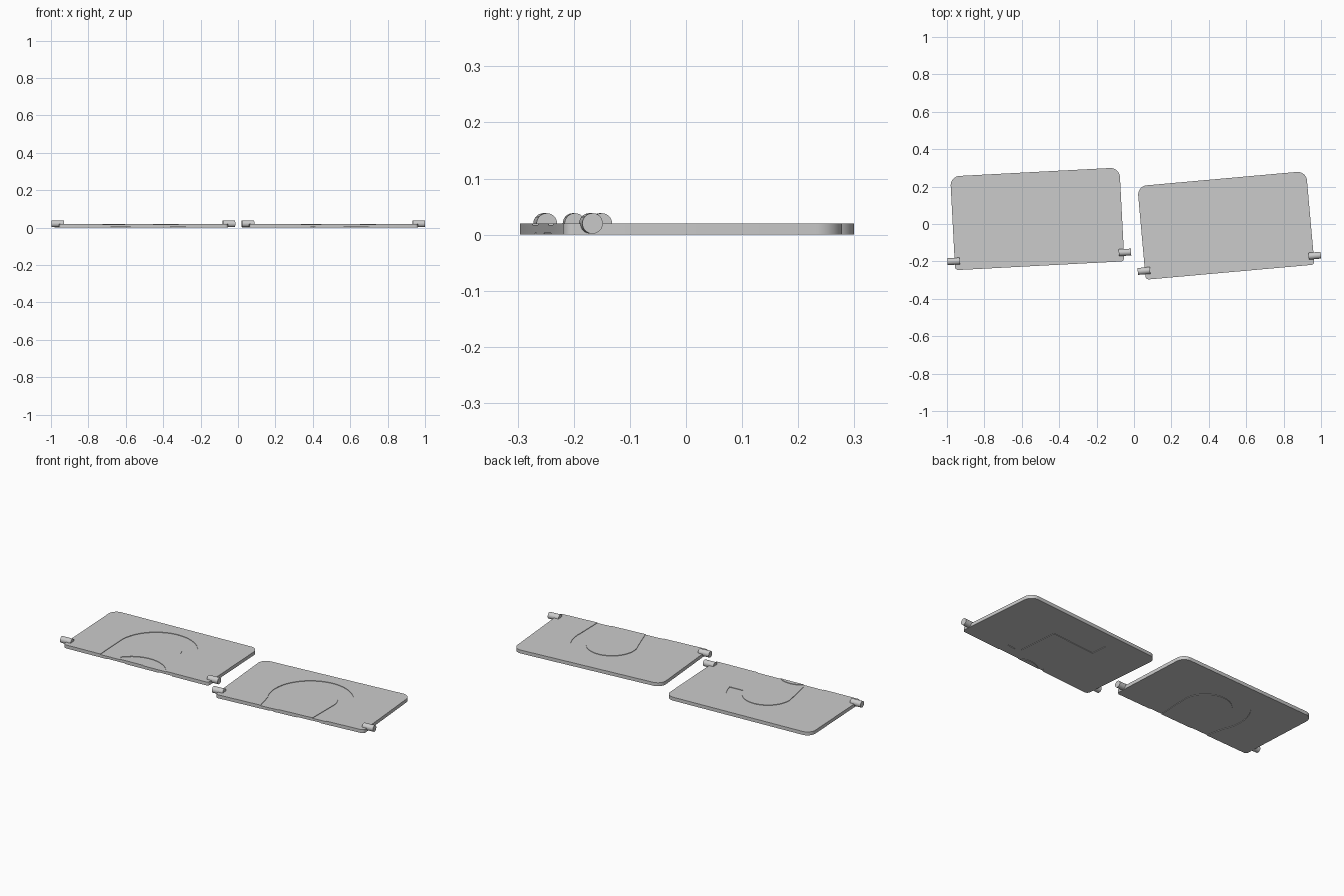
import bpy
from math import sin, cos, pi, radians
from mathutils import Matrix, Vector

cube = bpy.data.objects.get("Cube")
if cube:
    bpy.data.objects.remove(cube, do_unlink=True)

W, H, T = 0.453, 0.251, 0.02       # half width, half height, thickness
DEPTH = 0.003                      # depth of the shallow recesses
EDGE = -0.3                        # just beyond the hinge edge

grey = bpy.data.materials.new("plain grey")
grey.use_nodes = True
COLOUR = (0.6, 0.6, 0.6, 1)
grey.diffuse_color = COLOUR
grey.node_tree.nodes["Principled BSDF"].inputs["Base Color"].default_value = COLOUR


def arc(cx, cy, r, start, end, steps):
    angles = [radians(start + (end - start) * i / steps) for i in range(steps + 1)]
    return [(cx + r * cos(a), cy + r * sin(a)) for a in angles]


def prism(name, outline, z0, z1):
    """Extrude a counter-clockwise outline between two heights."""
    n = len(outline)
    verts = [(x, y, z) for z in (z0, z1) for x, y in outline]
    faces = [list(range(n))[::-1], list(range(n, 2 * n))]
    faces += [(i, (i + 1) % n, n + (i + 1) % n, n + i) for i in range(n)]
    mesh = bpy.data.meshes.new(name)
    mesh.from_pydata(verts, [], faces)
    mesh.materials.append(grey)
    obj = bpy.data.objects.new(name, mesh)
    bpy.context.collection.objects.link(obj)
    return obj


def activate(obj):
    bpy.ops.object.select_all(action='DESELECT')
    obj.select_set(True)
    bpy.context.view_layer.objects.active = obj


def carve(plate, outline, under=False):
    """Sink a shallow recess into the top or underside of a plate."""
    z0, z1 = (-0.02, DEPTH) if under else (T - DEPTH, T + 0.02)
    cutter = prism("recess_cutter", outline, z0, z1)
    cutter.hide_render = True
    mod = plate.modifiers.new("recess", 'BOOLEAN')
    mod.operation = 'DIFFERENCE'
    mod.solver = 'EXACT'
    mod.object = cutter
    activate(plate)
    bpy.ops.object.modifier_apply(modifier=mod.name)
    bpy.data.objects.remove(cutter, do_unlink=True)


def hook():
    """Curved band with one leg off the hinge edge and one short, cut-off end."""
    return (arc(0, -0.05, 0.222, 8, 180, 28) + [(-0.222, EDGE), (-0.1, EDGE)]
            + arc(0, -0.05, 0.138, 180, 13, 28))


def arch():
    """Curved band with both legs bending inward off the hinge edge."""
    return ([(0.222, EDGE)] + arc(0.012, -0.05, 0.228, -10, 205, 34)
            + [(-0.17, EDGE), (-0.055, EDGE)]
            + arc(0.02, -0.05, 0.138, 205, -10, 34) + [(0.135, EDGE)])


def low_band():
    """Top of a smaller curved band rising from the hinge edge."""
    return arc(0.03, -0.345, 0.185, 15, 165, 20) + arc(-0.025, -0.345, 0.12, 165, 15, 20)


def corner_band():
    """Straight band with a square bend."""
    return [(-0.18, 0.06), (0.1, 0.06), (0.1, -0.19), (0.185, -0.19),
            (0.185, 0.155), (-0.18, 0.155)]


def hinge_plate(side, centre, tilt, top_recesses, under_recesses):
    place = Matrix.Translation((*centre, 0)) @ Matrix.Rotation(radians(tilt), 4, 'Z')

    # Plate with large far corners and small hinge corners
    big, small = 0.05, 0.018
    outline = (arc(W - small, small - H, small, -90, 0, 5)
               + arc(W - big, H - big, big, 0, 90, 10)
               + arc(big - W, H - big, big, 90, 180, 10)
               + arc(small - W, small - H, small, 180, 270, 5))
    plate = prism(side + "_plate", outline, 0, T)
    for shape in top_recesses:
        carve(plate, shape)
    for shape in under_recesses:
        carve(plate, shape, under=True)
    plate.matrix_world = place
    activate(plate)
    bpy.ops.object.shade_smooth_by_angle(angle=radians(30))

    # Hinge pins straddling both side edges
    for end, sign in (("left", 1), ("right", -1)):
        bpy.ops.mesh.primitive_cylinder_add(vertices=32, radius=0.0183, depth=0.066)
        pin = bpy.context.object
        pin.name = f"{side}_plate_{end}_pin"
        pin.data.materials.append(grey)
        pin.matrix_world = (place @ Matrix.Translation(Vector((sign * 0.4585, -0.2035, T)))
                            @ Matrix.Rotation(pi / 2, 4, 'Y'))
        bpy.ops.object.shade_smooth_by_angle(angle=radians(30))


hinge_plate("right", (-0.517, 0.0275), 3.0, [hook(), low_band()], [arch()])
hinge_plate("left", (0.4915, -0.0075), 5.1, [arch()], [corner_band(), low_band()])
